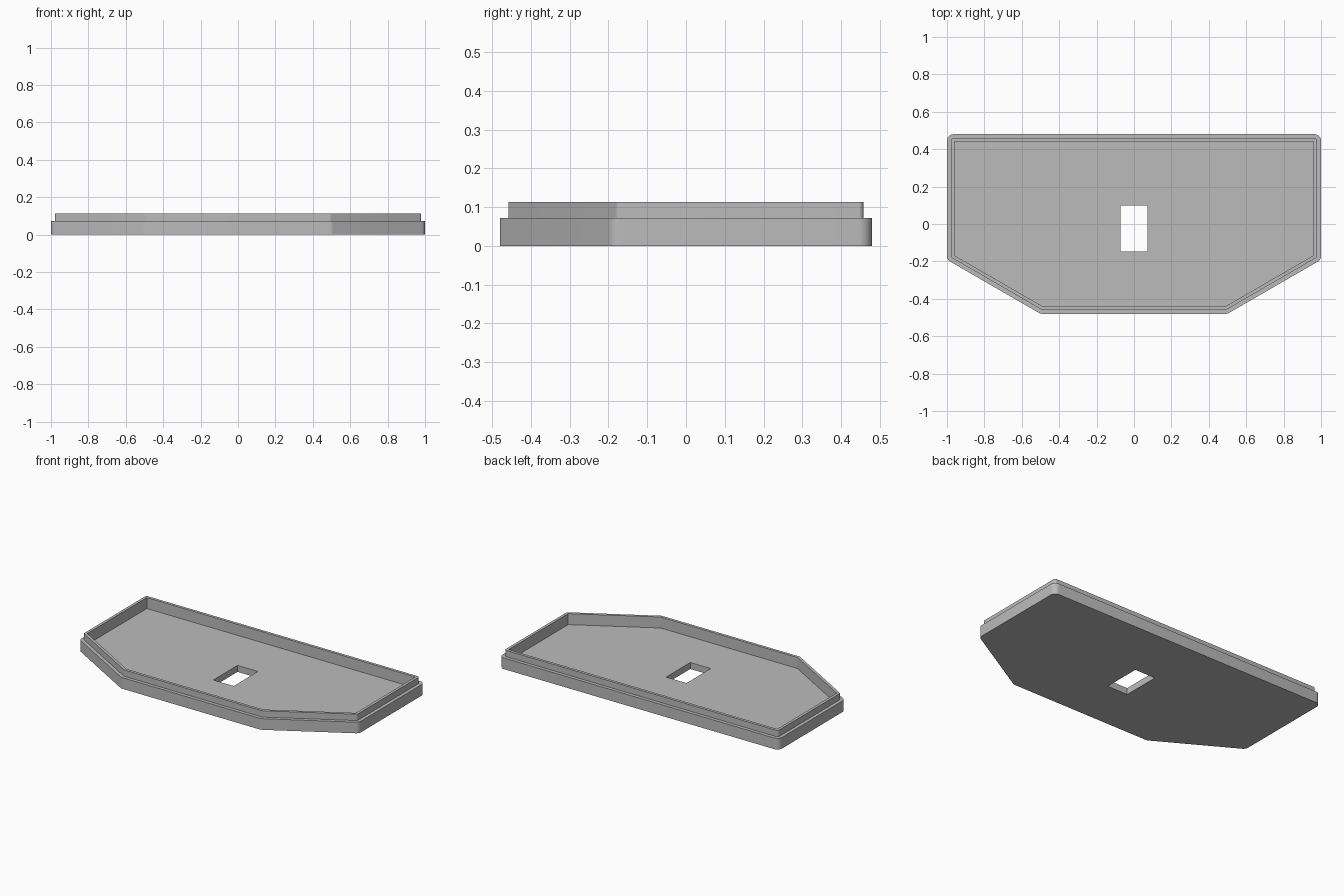
import bpy, bmesh, math
from mathutils import Vector

if "Cube" in bpy.data.objects:
    bpy.data.objects.remove(bpy.data.objects["Cube"])

# Plan outline, counter-clockwise, with two clipped front corners
OUTLINE = [Vector(p) for p in [(-0.5, -0.48), (0.5, -0.48), (1, -0.191),
                               (1, 0.48), (-1, 0.48), (-1, -0.191)]]
CORNER_RADIUS = 0.035
ARC_STEPS = 8

# Wall section from underside to floor: (inset, height)
SECTION = [(0, 0), (0, 0.072), (0.022, 0.072), (0.022, 0.113),
           (0.04, 0.113), (0.04, 0.042)]

# Rectangular slot through the floor
SLOT = [(-0.073, -0.148), (0.073, -0.148), (0.073, 0.099), (-0.073, 0.099)]


def outline_points(inset):
    """Inset outline with each corner filleted concentrically."""
    radius = max(CORNER_RADIUS - inset, 0.0)
    points = []
    for i, corner in enumerate(OUTLINE):
        before = (corner - OUTLINE[i - 1]).normalized()
        after = (OUTLINE[(i + 1) % len(OUTLINE)] - corner).normalized()
        n1, n2 = Vector((before.y, -before.x)), Vector((after.y, -after.x))
        miter = (n1 + n2) / (1 + n1.dot(n2))
        centre = corner - miter * (inset + radius)
        start = math.atan2(n1.y, n1.x)
        turn = math.acos(max(-1, min(1, n1.dot(n2))))
        for k in range(ARC_STEPS + 1):
            a = start + turn * k / ARC_STEPS
            points.append(centre + Vector((math.cos(a), math.sin(a))) * radius)
    return points


def add_ring(bm, points, z):
    return [bm.verts.new((p[0], p[1], z)) for p in points]


def join_rings(bm, lower, upper):
    n = len(lower)
    for i in range(n):
        j = (i + 1) % n
        bm.faces.new((lower[i], lower[j], upper[j], upper[i]))


bm = bmesh.new()

# Stepped rim wall
rings = [add_ring(bm, outline_points(inset), z) for inset, z in SECTION]
for lower, upper in zip(rings, rings[1:]):
    join_rings(bm, lower, upper)

# Slot walls
slot_rings = [add_ring(bm, SLOT, SECTION[0][1]), add_ring(bm, SLOT, SECTION[-1][1])]
join_rings(bm, slot_rings[1], slot_rings[0])
bmesh.ops.remove_doubles(bm, verts=bm.verts[:], dist=0.0001)

# Underside and floor, each filled around the slot
for z in (SECTION[0][1], SECTION[-1][1]):
    border = [e for e in bm.edges if e.is_boundary
              and all(abs(v.co.z - z) < 0.001 for v in e.verts)]
    bmesh.ops.triangle_fill(bm, edges=border, use_beauty=True)
bmesh.ops.recalc_face_normals(bm, faces=bm.faces[:])

mesh = bpy.data.meshes.new("tray")
bm.to_mesh(mesh)
bm.free()
tray = bpy.data.objects.new("tray", mesh)
bpy.context.collection.objects.link(tray)

# Plain grey finish
grey = bpy.data.materials.new("grey")
grey.use_nodes = True
colour = (0.5, 0.5, 0.5, 1)
grey.diffuse_color = colour
grey.node_tree.nodes["Principled BSDF"].inputs["Base Color"].default_value = colour
mesh.materials.append(grey)

# Smooth corner fillets, crisp edges elsewhere
bpy.ops.object.select_all(action='DESELECT')
tray.select_set(True)
bpy.context.view_layer.objects.active = tray
bpy.ops.object.shade_smooth_by_angle(angle=math.radians(25))
